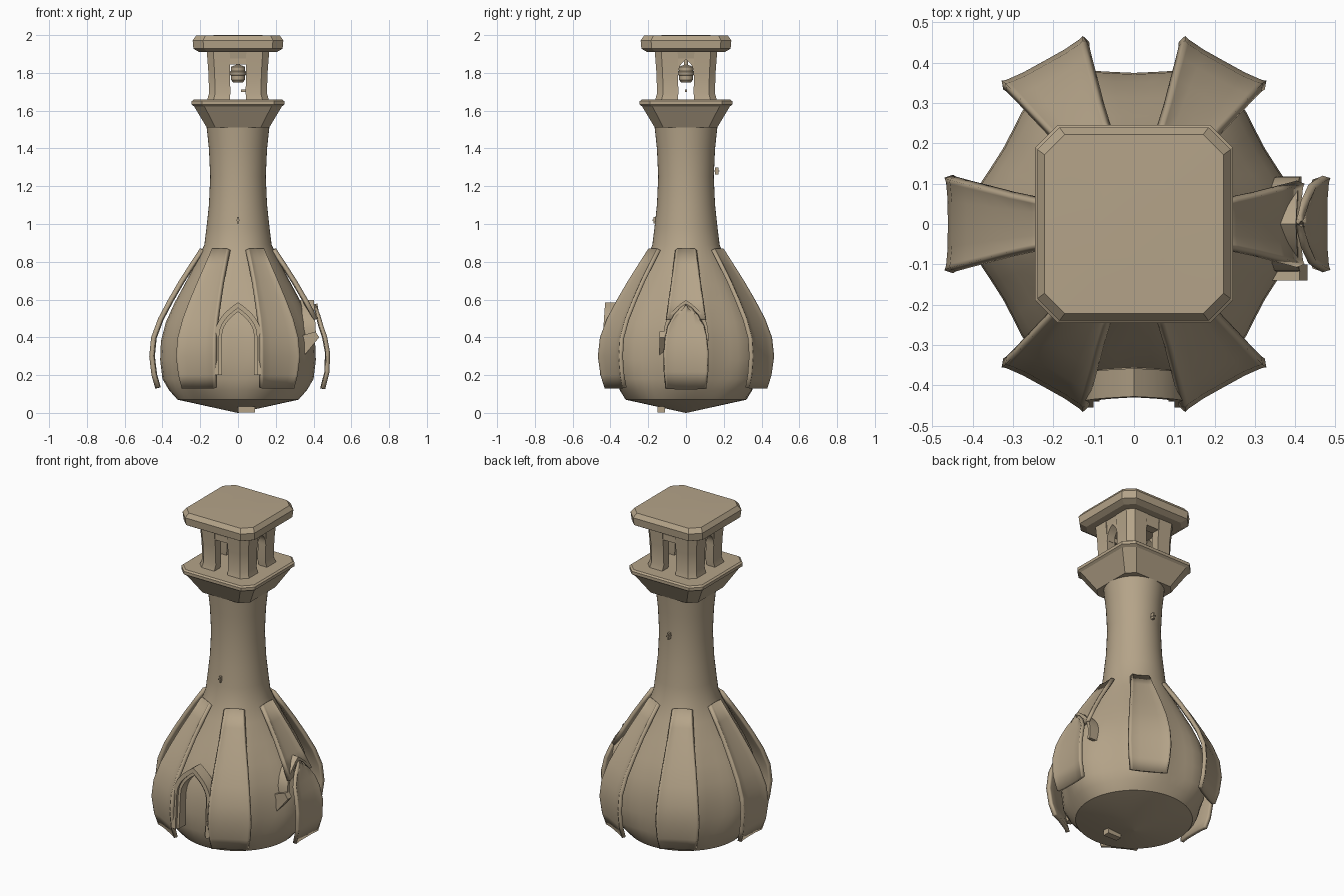
import bpy
import bmesh
import math
from mathutils import Matrix

cube = bpy.data.objects.get("Cube")
if cube:
    bpy.data.objects.remove(cube, do_unlink=True)

STONE = (0.46, 0.37, 0.25, 1)
stone = bpy.data.materials.new("tan stone")
stone.use_nodes = True
stone.diffuse_color = STONE
stone.node_tree.nodes["Principled BSDF"].inputs["Base Color"].default_value = STONE
stone.node_tree.nodes["Principled BSDF"].inputs["Roughness"].default_value = 0.9


def loft(name, rings, closed=True, angle=30):
    """Join rows of points with quads; closed rows are capped at both ends."""
    bm = bmesh.new()
    rows = [[bm.verts.new(p) for p in ring] for ring in rings]
    n = len(rows[0])
    for a, b in zip(rows, rows[1:]):
        for i in range(n if closed else n - 1):
            j = (i + 1) % n
            bm.faces.new((a[i], a[j], b[j], b[i]))
    if closed:
        bm.faces.new(rows[0][::-1])
        bm.faces.new(rows[-1])
    bmesh.ops.recalc_face_normals(bm, faces=bm.faces)
    mesh = bpy.data.meshes.new(name)
    bm.to_mesh(mesh)
    bm.free()
    obj = bpy.data.objects.new(name, mesh)
    bpy.context.collection.objects.link(obj)
    mesh.materials.append(stone)
    bpy.ops.object.select_all(action='DESELECT')
    obj.select_set(True)
    bpy.context.view_layer.objects.active = obj
    bpy.ops.object.shade_smooth_by_angle(angle=math.radians(angle))
    return obj


def circle(r, z, n=48, dent=0.0):
    """Ring of points, optionally pulled in between the six ribs."""
    pts = []
    for i in range(n):
        a = 2 * math.pi * i / n
        q = r * (1 - dent * (1 - math.cos(6 * a)) / 2)
        pts.append((q * math.cos(a), q * math.sin(a), z))
    return pts


def octagon(h, c, z):
    """Square ring with cut corners."""
    k = h - c
    return [(x, y, z) for x, y in ((h, -k), (h, k), (k, h), (-k, h),
                                   (-h, k), (-h, -k), (-k, -h), (k, -h))]


def box(name, x0, x1, y0, y1, z0, z1):
    return loft(name, [[(x0, y0, z), (x1, y0, z), (x1, y1, z), (x0, y1, z)]
                       for z in (z0, z1)])


def facing_slab(name, poly, d0, d1, lean=0.0, turn=0.0):
    """Extrude a (u, z) outline from depth d0 to d1 towards the front, then turn."""
    z0 = min(z for u, z in poly)
    obj = loft(name, [[(u, -d + lean * (z - z0), z) for u, z in poly] for d in (d0, d1)])
    obj.data.transform(Matrix.Rotation(turn, 4, 'Z'))
    return obj


def arch(half, base, spring, apex, n=8):
    """Pointed arch outline, from right foot to left foot."""
    side = [(half, base)]
    for i in range(n + 1):
        t = i / n
        side.append((half * (1 - t ** 1.8), spring + (apex - spring) * t ** 0.8))
    return side + [(-u, z) for u, z in side[-2::-1]]


def arch_band(name, outer, inner, d0, d1, **kw):
    return facing_slab(name, arch(*outer) + arch(*inner)[::-1], d0, d1, **kw)


# Bulbous base and neck: radius, height, dent between ribs
BODY = [(.002, 0, 0), (.32, .07, 0), (.365, .12, .04), (.40, .18, .08), (.412, .28, .09),
        (.408, .38, .09), (.382, .48, .08), (.337, .58, .07), (.283, .68, .05),
        (.225, .79, .03), (.178, .89, 0), (.167, .98, 0), (.154, 1.1, 0),
        (.147, 1.25, 0), (.154, 1.4, 0), (.168, 1.53, 0)]
loft("tower_body", [circle(r, z, dent=d) for r, z, d in BODY], angle=28)

# Ribs: curved plates laid over the bulb; height, distance, half width
RIB = [(.13, .43, .098), (.2, .45, .108), (.3, .462, .115), (.4, .452, .11),
       (.5, .415, .1), (.6, .362, .086), (.7, .304, .07), (.78, .253, .058), (.87, .194, .046)]
SHORT_RIB = [(.13, .435, .11), (.22, .458, .118), (.32, .46, .12), (.4, .445, .112),
             (.46, .425, .098), (.52, .41, .065), (.56, .403, .028), (.575, .4, .004)]


def rib(name, profile, turn, thick):
    rows = []
    for z, d, h in profile:
        rows.append([(d + .008 * abs(t) ** 6, t * h, z)
                     for t in (-1, -.9, -.5, 0, .5, .9, 1)])
    obj = loft(name, rows, closed=False, angle=40)
    obj.data.transform(Matrix.Rotation(math.radians(turn), 4, 'Z'))
    mod = obj.modifiers.new("thickness", 'SOLIDIFY')
    mod.thickness = thick
    mod.offset = -1
    return obj


for turn in (61, 119, 180, 241, 299):
    rib("rib_%d" % turn, RIB, turn, .022)
rib("upper_left_rib", RIB[4:], 0, .022)
rib("left_hooded_rib", SHORT_RIB, 0, .02)

# Front doorway: outer frame and recessed inner moulding
arch_band("door_outer_frame", (.125, .2, .4, .585), (.1, .2, .4, .555), .385, .455, lean=.07)
arch_band("door_inner_frame", (.102, .2, .4, .557), (.085, .2, .4, .535), .38, .44, lean=.07)

# Hood over the left opening, and the broken ledge beside it
arch_band("left_hood", (.118, .38, .42, .598), (.1, .38, .42, .575), .335, .415,
          lean=.06, turn=math.pi / 2)
loft("left_ledge", [[(.34, y, .29), (.43, y, .40), (.41, y, .43), (.34, y, .41)]
                    for y in (-.14, -.1)])

# Balcony and roof slabs
loft("balcony", [octagon(h, c, z) for h, c, z in (
    (.165, .045, 1.51), (.232, .055, 1.622), (.245, .055, 1.632),
    (.245, .055, 1.65), (.235, .05, 1.658))], angle=15)
loft("roof", [octagon(h, c, z) for h, c, z in (
    (.205, .045, 1.91), (.236, .055, 1.928), (.24, .055, 1.972), (.222, .05, 1.997),
    (.1, .03, 2.0))], angle=15)

# Lantern room: four corner posts, flared at foot and head
POST = [(.042, .158), (.125, .158), (.158, .125), (.158, .042),
        (.105, .042), (.105, .105), (.042, .105)]
for sx in (-1, 1):
    for sy in (-1, 1):
        loft("corner_post", [[(sx * x * s, sy * y * s, z) for x, y in POST]
                             for z, s in ((1.65, 1.05), (1.69, .97), (1.8, .99), (1.92, 1.05))])
loft("lantern_ceiling", [octagon(.155, .035, 1.872), octagon(.164, .035, 1.92)])

# Flat lintels front and back, pointed heads on the two sides
for turn in (0, math.pi):
    facing_slab("flat_lintel", [(-.05, 1.845), (.05, 1.845), (.05, 1.88), (-.05, 1.88)],
                .105, .156, turn=turn)
    arch_band("pointed_lintel", (.05, 1.79, 1.88, 1.885), (.04, 1.79, 1.8, 1.872),
              .105, .156, turn=turn + math.pi / 2)

# Hanging bell with its stem and clapper
loft("bell", [circle(r, z, 20) for r, z in (
    (.026, 1.75), (.036, 1.762), (.037, 1.785), (.042, 1.79), (.042, 1.805),
    (.038, 1.81), (.038, 1.832), (.012, 1.842), (.008, 1.88))])
box("bell_clapper", .015, .04, -.006, .006, 1.7, 1.712)

# Small wall brackets on the neck and a foot stone
for side, z in ((-1, 1.02), (1, 1.28)):
    y = side * .163
    box("bracket_plate", -.006, .006, y - .01, y + .01, z - .018, z + .018)
    box("bracket_arm", -.008, .008, y - .014, y + .014, z - .003, z + .004)
box("foot_stone", 0, .09, -.15, -.11, 0.002, .035)
